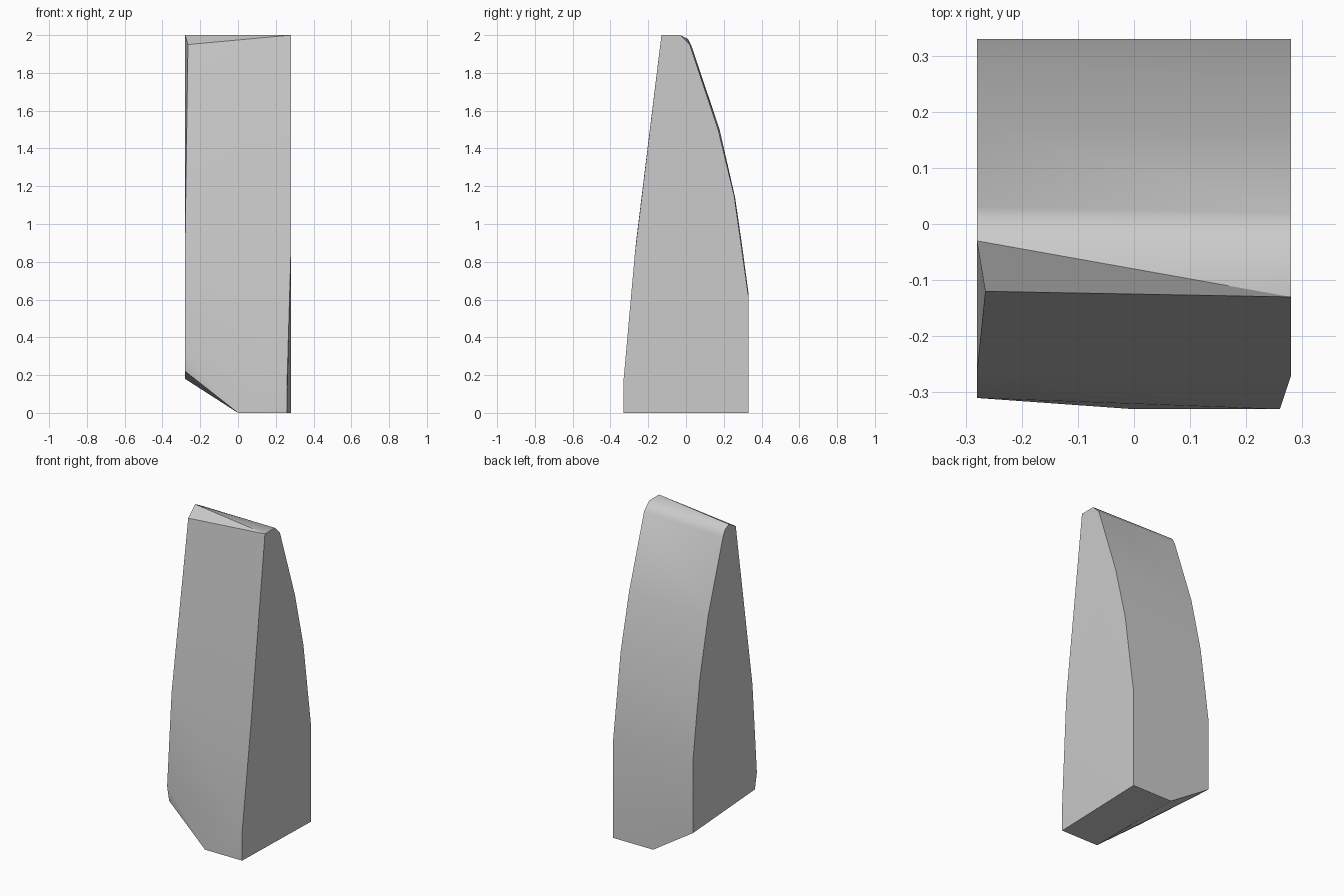
import bpy
import bmesh
import math

cube = bpy.data.objects.get("Cube")
if cube:
    bpy.data.objects.remove(cube, do_unlink=True)

# Stone colour
stone = bpy.data.materials.new("grey stone")
stone.use_nodes = True
colour = (0.6, 0.6, 0.6, 1)
stone.diffuse_color = colour
stone.node_tree.nodes["Principled BSDF"].inputs["Base Color"].default_value = colour

# Left face outline (y, z): back curve, crown, front
left_side = [(0.33, 0), (0.33, 0.62), (0.255, 1.15), (0.17, 1.5), (0.02, 1.95),
             (-0.03, 2), (-0.13, 2), (-0.27, 0.85)]
# Right face outline (y, z): raised foot, slightly fuller back
right_side = [(0.33, 0.18), (0.33, 0.64), (0.295, 0.9), (0.26, 1.14), (0.178, 1.5),
              (0.03, 1.94), (0.01, 1.98), (-0.03, 2), (-0.265, 0.9),
              (-0.31, 0.32), (-0.29, 0.22)]
# Chipped front corners and the foot
chips = [(-0.265, -0.12, 1.95), (0.26, -0.33, 0.18), (0.26, -0.33, 0),
         (0, -0.33, 0), (0, 0.33, 0)]

# Standing stone: a hewn block wrapped around the outlines
bm = bmesh.new()
for x, outline in ((0.28, left_side), (-0.28, right_side)):
    for y, z in outline:
        bm.verts.new((x, y, z))
for point in chips:
    bm.verts.new(point)
hull = bmesh.ops.convex_hull(bm, input=bm.verts)
loose = [v for v in bm.verts if not v.link_faces]
bmesh.ops.delete(bm, geom=loose, context="VERTS")
bmesh.ops.dissolve_limit(bm, angle_limit=math.radians(0.5),
                         verts=bm.verts, edges=bm.edges)
bmesh.ops.recalc_face_normals(bm, faces=bm.faces)

mesh = bpy.data.meshes.new("standing_stone")
bm.to_mesh(mesh)
bm.free()
mesh.materials.append(stone)
block = bpy.data.objects.new("standing_stone", mesh)
bpy.context.collection.objects.link(block)

# Soft curve over the back, sharp chipped edges
bpy.ops.object.select_all(action="DESELECT")
block.select_set(True)
bpy.context.view_layer.objects.active = block
bpy.ops.object.shade_smooth_by_angle(angle=math.radians(30))
